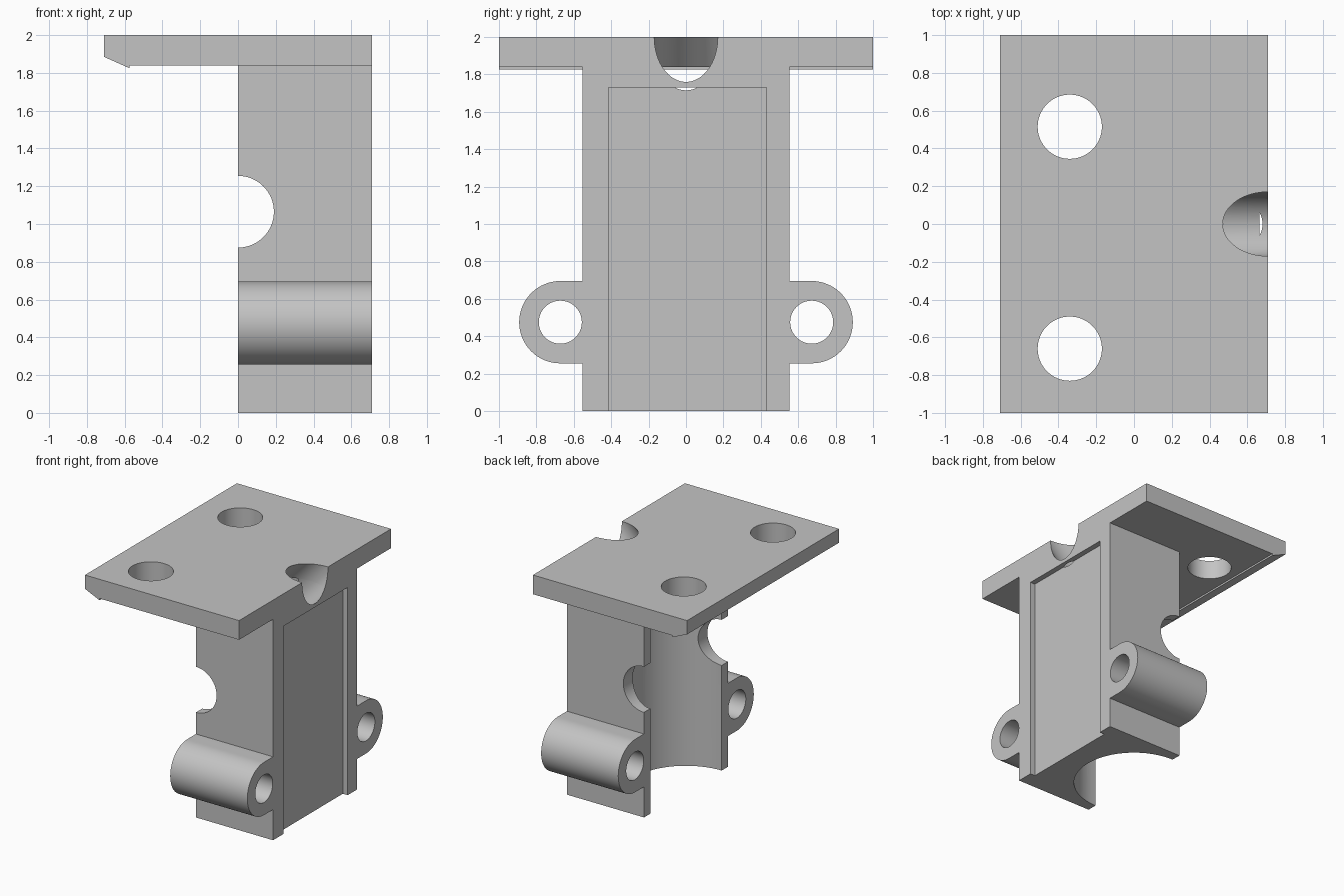
import bpy, bmesh, math
from mathutils import Matrix, Vector

cube = bpy.data.objects.get("Cube")
if cube:
    bpy.data.objects.remove(cube, do_unlink=True)

grey = bpy.data.materials.new("plain grey")
grey.use_nodes = True
colour = (0.55, 0.55, 0.55, 1)
grey.diffuse_color = colour
grey.node_tree.nodes["Principled BSDF"].inputs["Base Color"].default_value = colour


def add_object(name, bm):
    bmesh.ops.recalc_face_normals(bm, faces=bm.faces)
    mesh = bpy.data.meshes.new(name)
    bm.to_mesh(mesh)
    bm.free()
    mesh.materials.append(grey)
    obj = bpy.data.objects.new(name, mesh)
    bpy.context.collection.objects.link(obj)
    return obj


def extrude(name, points, direction):
    """Solid prism from a closed outline."""
    bm = bmesh.new()
    face = bm.faces.new([bm.verts.new(p) for p in points])
    made = bmesh.ops.extrude_face_region(bm, geom=[face], use_keep_orig=True)
    moved = [g for g in made["geom"] if isinstance(g, bmesh.types.BMVert)]
    bmesh.ops.translate(bm, verts=moved, vec=direction)
    return add_object(name, bm)


def cylinder(name, centre, radius, length, axis):
    bm = bmesh.new()
    turn = Vector((0, 0, 1)).rotation_difference(Vector(axis)).to_matrix().to_4x4()
    bmesh.ops.create_cone(bm, cap_ends=True, segments=64, radius1=radius,
                          radius2=radius, depth=length,
                          matrix=Matrix.Translation(centre) @ turn)
    return add_object(name, bm)


def cut(obj, cutters):
    """Subtract the cutters and bake the result."""
    for cutter in cutters:
        mod = obj.modifiers.new(cutter.name, "BOOLEAN")
        mod.operation = "DIFFERENCE"
        mod.solver = "EXACT"
        mod.object = cutter
    graph = bpy.context.evaluated_depsgraph_get()
    result = bpy.data.meshes.new_from_object(obj.evaluated_get(graph))
    obj.modifiers.clear()
    obj.data = result
    bpy.ops.object.select_all(action="DESELECT")
    obj.select_set(True)
    bpy.context.view_layer.objects.active = obj
    bpy.ops.object.shade_smooth_by_angle(angle=math.radians(30))


SIDE, UNDER = 0.71, 1.84
HALF, LUG_Y, LUG_Z, LUG_R = 0.553, 0.672, 0.475, 0.22

# Upright body with a rounded lug on each side
half = [(HALF, UNDER), (HALF, LUG_Z + LUG_R)]
for i in range(33):
    a = math.pi * (0.5 - i / 32)
    half.append((LUG_Y + LUG_R * math.cos(a), LUG_Z + LUG_R * math.sin(a)))
half += [(HALF, LUG_Z - LUG_R), (HALF, 0)]
outline = half + [(-y, z) for y, z in reversed(half)]
body = extrude("upright_body", [(0, y, z) for y, z in outline], (SIDE, 0, 0))

# Top plate with a chamfered lip along one edge
section = [(-SIDE, 2), (SIDE, 2), (SIDE, UNDER), (-0.575, UNDER),
           (-0.575, 1.825), (-SIDE, 1.885)]
plate = extrude("top_plate", [(x, -1, z) for x, z in section], (0, 2, 0))

# Slanted drill shared by plate and body
drill = cylinder("slanted_drill", (SIDE, 0, 2), 0.17, 1.6, (1, 0, 1))

# Channel, cross bore, lug bores and shallow panel in the body
body_cutters = [
    cylinder("channel_cutter", (0, 0, 1), 0.47, 3, (0, 0, 1)),
    cylinder("cross_bore_cutter", (0, 0, 1.065), 0.19, 3, (0, 1, 0)),
    extrude("panel_cutter", [(0.665, -0.415, -0.1), (0.665, 0.43, -0.1),
                             (0.665, 0.43, 1.73), (0.665, -0.415, 1.73)],
            (0.2, 0, 0)),
    drill,
]
for s in (-1, 1):
    body_cutters.append(cylinder("lug_bore_cutter", (0.35, s * LUG_Y, LUG_Z),
                                 0.115, 2, (1, 0, 0)))
cut(body, body_cutters)

# Two mounting holes in the plate
plate_cutters = [cylinder("mount_hole_cutter", (-0.34, y, 1.9), 0.17, 1, (0, 0, 1))
                 for y in (-0.66, 0.515)]
cut(plate, plate_cutters + [drill])

# Discard the cutters
for helper in set(body_cutters + plate_cutters):
    bpy.data.objects.remove(helper, do_unlink=True)
